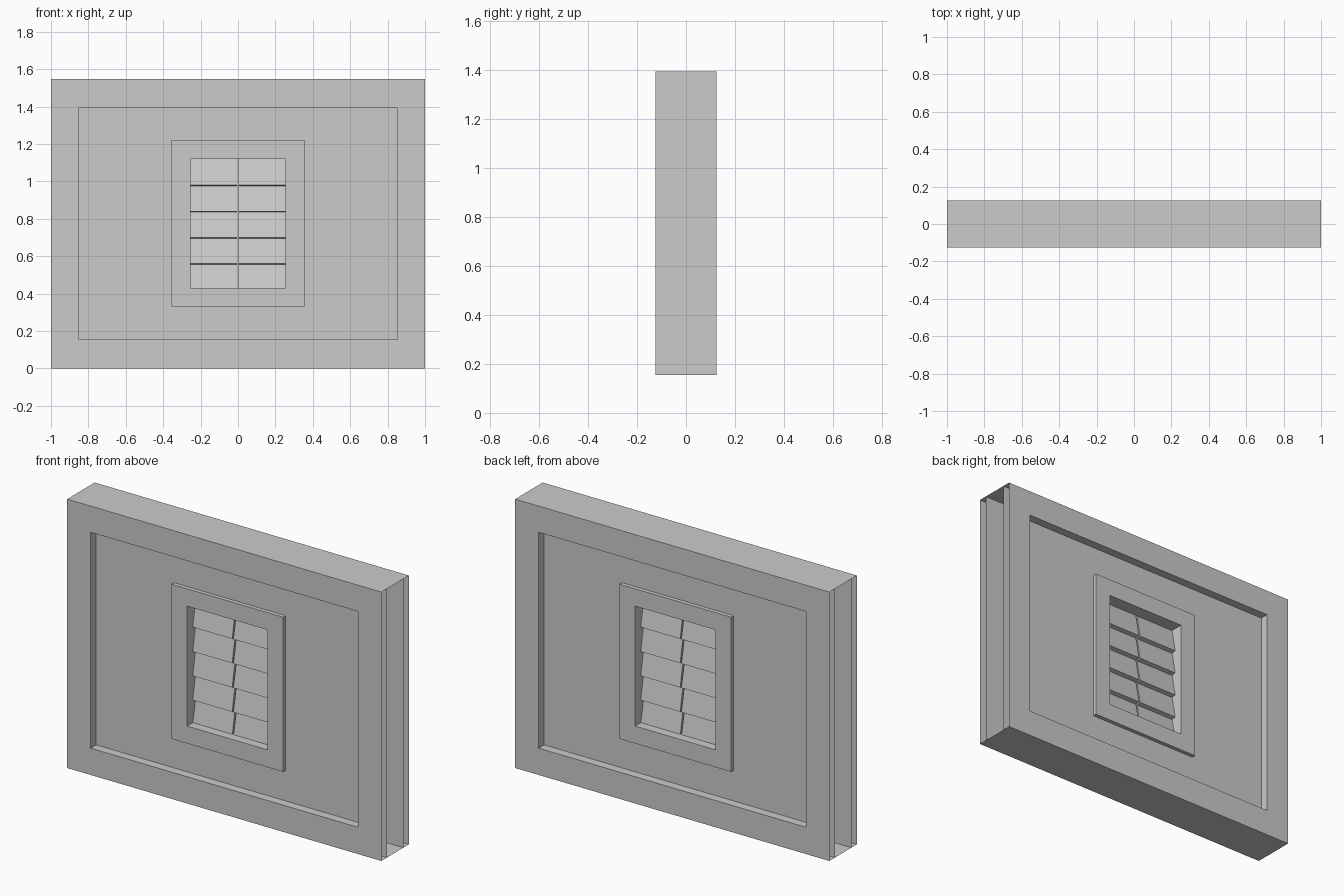
import bpy
import bmesh
import math
from mathutils import Vector

if "Cube" in bpy.data.objects:
    bpy.data.objects.remove(bpy.data.objects["Cube"], do_unlink=True)

# One plain grey for the whole wall
grey = bpy.data.materials.new("plain_grey")
grey.use_nodes = True
COLOUR = (0.6, 0.6, 0.6, 1)
grey.diffuse_color = COLOUR
grey.node_tree.nodes["Principled BSDF"].inputs["Base Color"].default_value = COLOUR


def finish(name, bm):
    mesh = bpy.data.meshes.new(name)
    bm.to_mesh(mesh)
    bm.free()
    mesh.materials.append(grey)
    obj = bpy.data.objects.new(name, mesh)
    bpy.context.collection.objects.link(obj)
    return obj


def rect(bm, half_x, z0, z1, y):
    corners = ((-half_x, z0), (half_x, z0), (half_x, z1), (-half_x, z1))
    return [bm.verts.new((x, y, z)) for x, z in corners]


def ring(name, outer, inner, half_depth, outer_sides=(0, 1, 2, 3), reveal=True):
    """Rectangular frame; outer sides run bottom, +x, top, -x."""
    bm = bmesh.new()
    of, inf = rect(bm, *outer, -half_depth), rect(bm, *inner, -half_depth)
    ob, inb = rect(bm, *outer, half_depth), rect(bm, *inner, half_depth)
    for i in range(4):
        j = (i + 1) % 4
        bm.faces.new((of[i], of[j], inf[j], inf[i]))
        bm.faces.new((ob[j], ob[i], inb[i], inb[j]))
        if i in outer_sides:
            bm.faces.new((of[j], of[i], ob[i], ob[j]))
        if reveal:
            bm.faces.new((inf[i], inf[j], inb[j], inb[i]))
    return finish(name, bm)


# Outer wall, open at both ends, with a full-depth reveal
HEIGHT = 1.547
ring("wall_frame", (1, 0, HEIGHT), (0.85, 0.154, 1.396), 0.125, outer_sides=(0, 2))

# Recessed panels on both sides, running to the open ends
ring("recessed_panels", (1, 0, HEIGHT), (0.3, 0.38, 1.17), 0.075,
     outer_sides=(), reveal=False)

# Raised window surround
ring("window_surround", (0.355, 0.33, 1.22), (0.255, 0.43, 1.12), 0.098)

# Tilted shutter slats: two leaves on each side with a slim gap between
TILT = math.radians(11)
PITCH, THICK, GAP, WIDTH = 0.14, 0.03, 0.004, 0.255
along = Vector((0, math.sin(TILT), math.cos(TILT))) * (PITCH / math.cos(TILT))
inward = Vector((0, math.cos(TILT), -math.sin(TILT))) * THICK


def slat(bm, x0, x1, z0, turn):
    base = Vector((0, -0.048, z0))
    profile = (base, base + inward, base + inward + along, base + along)
    ends = [[bm.verts.new((x * turn, p.y * turn, p.z)) for p in profile]
            for x in (x0, x1)]
    bm.faces.new(ends[0])
    bm.faces.new(ends[1][::-1])
    for i in range(4):
        j = (i + 1) % 4
        bm.faces.new((ends[0][j], ends[0][i], ends[1][i], ends[1][j]))


for side, turn in (("front", 1), ("back", -1)):
    for leaf, x0, x1 in (("right", -WIDTH, -GAP), ("left", GAP, WIDTH)):
        bm = bmesh.new()
        for i in range(5):
            slat(bm, x0, x1, 0.42 + PITCH * i, turn)
        bmesh.ops.recalc_face_normals(bm, faces=bm.faces)
        finish(f"{side}_{leaf}_shutter_slats", bm)
